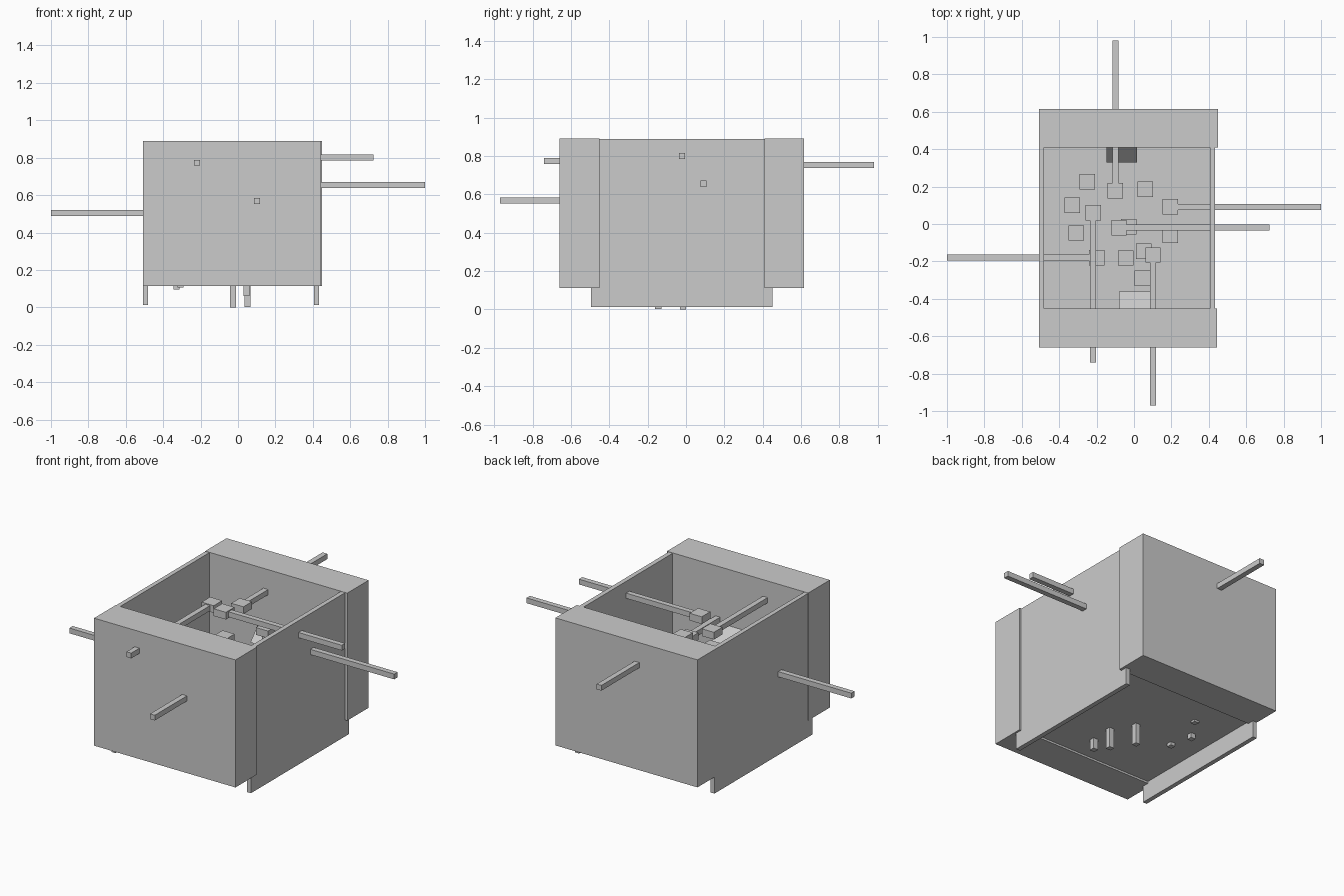
import bpy, bmesh

if "Cube" in bpy.data.objects:
    bpy.data.objects.remove(bpy.data.objects["Cube"])


def box(name, x0, x1, y0, y1, z0, z1):
    """Axis-aligned box from its limits."""
    bm = bmesh.new()
    bmesh.ops.create_cube(bm, size=1)
    for v in bm.verts:
        v.co = ((x0 + x1) / 2 + v.co.x * (x1 - x0),
                (y0 + y1) / 2 + v.co.y * (y1 - y0),
                (z0 + z1) / 2 + v.co.z * (z1 - z0))
    return finish(name, bm)


def finish(name, bm):
    bmesh.ops.recalc_face_normals(bm, faces=bm.faces)
    mesh = bpy.data.meshes.new(name)
    bm.to_mesh(mesh)
    bm.free()
    ob = bpy.data.objects.new(name, mesh)
    bpy.context.collection.objects.link(ob)
    return ob


R = 0.016        # half width of a rod
H = 0.041        # half width of a rod head
T = 0.022        # half thickness of a head


def rod(name, axis, head, tip):
    """Square rod along an axis, from a block head to its tip."""
    lo = [c - R for c in head]
    hi = [c + R for c in head]
    lo[axis], hi[axis] = sorted((head[axis], tip))
    box(name + "_rod", lo[0], hi[0], lo[1], hi[1], lo[2], hi[2])
    x, y, z = head
    box(name + "_head", x - H, x + H, y - H, y + H, z - T, z + T)


# Open box: thick front and back, thin sides, floor
box("front_wall", -0.508, 0.445, -0.66, -0.452, 0.113, 0.89)
box("back_wall", -0.508, 0.45, 0.41, 0.615, 0.113, 0.89)
box("left_wall", -0.507, -0.48, -0.495, 0.45, 0.012, 0.888)
box("right_wall", 0.406, 0.434, -0.495, 0.45, 0.012, 0.888)
box("floor", -0.485, 0.41, -0.47, 0.43, 0.125, 0.33)

# Sliding rods through the walls
for name, axis, head, tip in [
    ("left", 0, (-0.20, -0.18, 0.505), -1.0),
    ("right_low", 0, (0.193, 0.092, 0.655), 1.0),
    ("right_high", 0, (-0.08, -0.02, 0.80), 0.725),
    ("front_high", 1, (-0.218, 0.06, 0.773), -0.74),
    ("front_low", 1, (0.102, -0.166, 0.568), -0.97),
    ("back", 1, (-0.10, 0.177, 0.753), 0.98),
]:
    rod(name, axis, head, tip)

# Upright pegs through the floor: x, y, bottom height
PEGS = [(-0.028, -0.015, 0.0), (0.052, -0.145, 0.003), (0.045, -0.29, 0.06),
        (-0.33, 0.10, 0.095), (-0.308, -0.048, 0.105), (-0.25, 0.225, 0.113),
        (0.06, 0.185, 0.26), (0.193, -0.06, 0.15), (-0.045, -0.182, 0.15)]
for i, (x, y, z) in enumerate(PEGS):
    rod("peg_%d" % (i + 1), 2, (x, y, z + 0.385), z)

# Sloped wedges on the inner faces of front and back walls
for name, x0, x1, wall, edge in [("front_wedge", -0.08, 0.085, -0.455, -0.362),
                                 ("back_wedge", -0.148, 0.015, 0.413, 0.33)]:
    bm = bmesh.new()
    tri = [(wall, 0.44), (edge, 0.46), (wall, 0.55)]
    a = [bm.verts.new((x0, y, z)) for y, z in tri]
    b = [bm.verts.new((x1, y, z)) for y, z in tri]
    bm.faces.new(a)
    bm.faces.new(b)
    for i in range(3):
        j = (i + 1) % 3
        bm.faces.new((a[i], a[j], b[j], b[i]))
    finish(name, bm)
